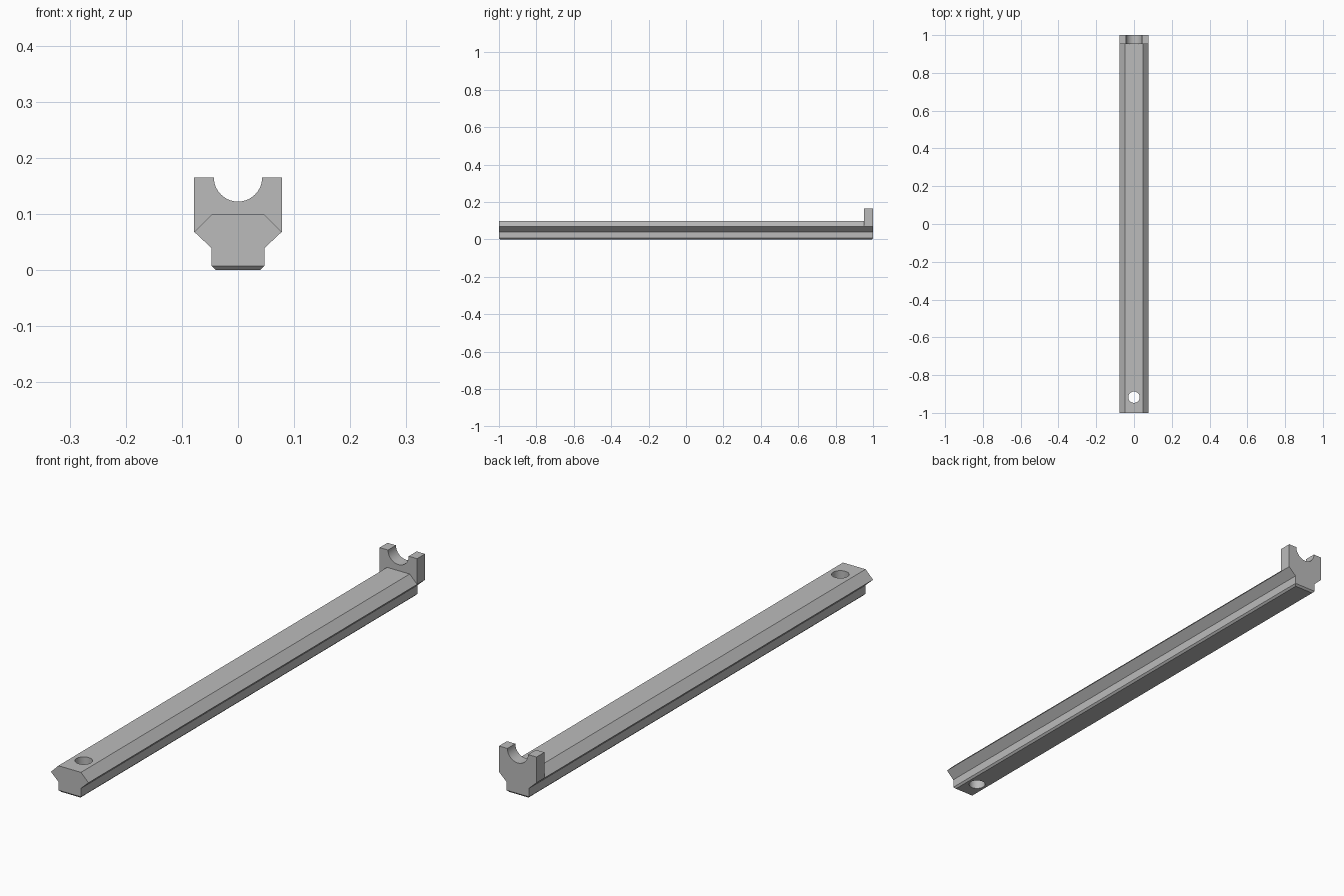
import bpy
import bmesh
from math import sin, cos, pi, radians

default = bpy.data.objects.get("Cube")
if default:
    bpy.data.objects.remove(default, do_unlink=True)

grey = bpy.data.materials.new("plain grey")
grey.use_nodes = True
colour = (0.5, 0.5, 0.5, 1)
grey.diffuse_color = colour
grey.node_tree.nodes["Principled BSDF"].inputs["Base Color"].default_value = colour


def extrude_profile(name, half, y0, y1, chamfer=0):
    """Mirror a right-hand outline in x and extrude it along y."""
    outline = half + [(-x, z) for x, z in reversed(half) if x > 1e-5]
    bm = bmesh.new()
    face = bm.faces.new([bm.verts.new((x, y0, z)) for x, z in outline])
    ext = bmesh.ops.extrude_face_region(bm, geom=[face])
    moved = [g for g in ext["geom"] if isinstance(g, bmesh.types.BMVert)]
    bmesh.ops.translate(bm, verts=moved, vec=(0, y1 - y0, 0))
    bmesh.ops.recalc_face_normals(bm, faces=bm.faces[:])
    if chamfer:
        low = [e for e in bm.edges if all(v.co.z < 1e-5 for v in e.verts)]
        bmesh.ops.bevel(bm, geom=low, offset=chamfer, segments=1,
                        affect='EDGES', clamp_overlap=True)
    mesh = bpy.data.meshes.new(name)
    bm.to_mesh(mesh)
    bm.free()
    mesh.materials.append(grey)
    obj = bpy.data.objects.new(name, mesh)
    bpy.context.collection.objects.link(obj)
    return obj


def make_active(obj):
    bpy.ops.object.select_all(action='DESELECT')
    obj.select_set(True)
    bpy.context.view_layer.objects.active = obj


top, side, rim = 0.099, 0.068, 0.165
flat, wide = 0.047, 0.078

# Long rail: narrow foot, flared sides, flat top, chamfered underside
rail = extrude_profile(
    "rail", [(flat, 0), (flat, 0.039), (wide, side), (flat, top)],
    -1, 1, chamfer=0.007)

# Round hole through the front end
bpy.ops.mesh.primitive_cylinder_add(vertices=48, radius=0.03, depth=0.4,
                                    location=(0, -0.917, 0.05))
cutter = bpy.context.object
cutter.name = "hole_cutter"
cutter.hide_render = True
cutter.data.materials.append(grey)
cut = rail.modifiers.new("hole", 'BOOLEAN')
cut.operation = 'DIFFERENCE'
cut.solver = 'EXACT'
cut.object = cutter
make_active(rail)
bpy.ops.object.modifier_apply(modifier=cut.name)
bpy.data.objects.remove(cutter, do_unlink=True)

# Upright cradle seated on the back end, with a half-round notch
radius, steps = 0.043, 20
notch = [(radius * cos(a), rim - radius * sin(a))
         for a in (pi / 2 * i / steps for i in range(steps + 1))]
cradle = extrude_profile(
    "end_cradle", [(flat, top), (wide, side), (wide, rim)] + notch, 0.953, 1)

for part in (rail, cradle):
    make_active(part)
    bpy.ops.object.shade_smooth_by_angle(angle=radians(25))
